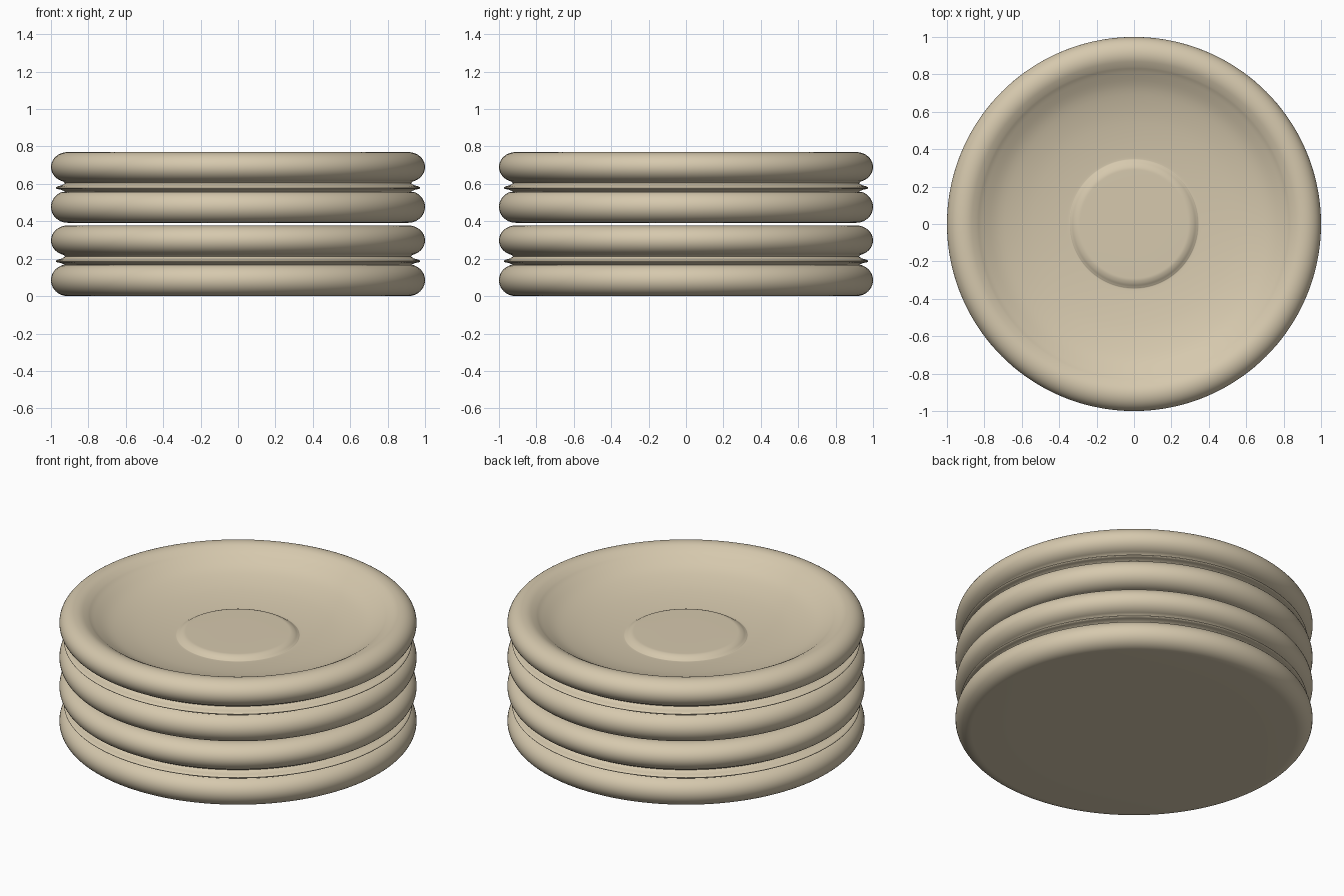
import bpy
import bmesh
import math
from mathutils import Vector

cube = bpy.data.objects.get("Cube")
if cube:
    bpy.data.objects.remove(cube, do_unlink=True)

COLOUR = (0.67, 0.58, 0.42, 1.0)
SEGMENTS = 144
STACK_STEP = 0.392

cream = bpy.data.materials.new("warm_cream")
cream.use_nodes = True
cream.diffuse_color = COLOUR
cream.node_tree.nodes["Principled BSDF"].inputs["Base Color"].default_value = COLOUR


def arc(cx, cz, rx, rz, start, end, steps):
    """Elliptical arc in the radius/height plane, angles in degrees."""
    angles = [math.radians(start + (end - start) * i / steps) for i in range(steps + 1)]
    return [(cx + rx * math.cos(a), cz + rz * math.sin(a)) for a in angles]


def spline(points, steps=4):
    """Smooth curve through the points."""
    p = [Vector(q) for q in points]
    p = [p[0] * 2 - p[1]] + p + [p[-1] * 2 - p[-2]]
    result = []
    for a, b, c, d in zip(p, p[1:], p[2:], p[3:]):
        for i in range(steps):
            t = i / steps
            result.append(0.5 * (2 * b + (c - a) * t + (2 * a - 5 * b + 4 * c - d) * t ** 2
                                 + (3 * b - a - 3 * c + d) * t ** 3))
    return [tuple(v) for v in result] + [tuple(points[-1])]


# Half section of one disc, from the middle of its base to the middle of its top
base_roll = arc(0.91, 0.085, 0.09, 0.085, -90, 72, 18)
waist = spline([(0.925, 0.15), (0.925, 0.165), (0.945, 0.176), (0.968, 0.181),
                (0.974, 0.187), (0.966, 0.194), (0.94, 0.202), (0.925, 0.212)])
rim_roll = arc(0.91, 0.298, 0.09, 0.08, -75, 118, 22)
dish = spline([(0.84, 0.354), (0.805, 0.331), (0.72, 0.287), (0.6, 0.253),
               (0.48, 0.233), (0.36, 0.221), (0.34, 0.223), (0.32, 0.235), (0.30, 0.242),
               (0.28, 0.243)])
section = [(0, 0), (0.6, 0)] + base_roll + waist + rim_roll + dish + [(0.15, 0.243), (0, 0.243)]


def make_disc(name, height):
    bm = bmesh.new()
    verts = [bm.verts.new((r, 0, z)) for r, z in section]
    edges = [bm.edges.new(pair) for pair in zip(verts, verts[1:])]
    bmesh.ops.spin(bm, geom=verts + edges, cent=(0, 0, 0), axis=(0, 0, 1),
                   angle=math.tau, steps=SEGMENTS, use_duplicate=False)
    bmesh.ops.remove_doubles(bm, verts=bm.verts, dist=0.0002)
    bmesh.ops.recalc_face_normals(bm, faces=bm.faces)
    mesh = bpy.data.meshes.new(name)
    bm.to_mesh(mesh)
    bm.free()
    mesh.materials.append(cream)
    disc = bpy.data.objects.new(name, mesh)
    disc.location.z = height
    bpy.context.collection.objects.link(disc)
    bpy.ops.object.select_all(action="DESELECT")
    disc.select_set(True)
    bpy.context.view_layer.objects.active = disc
    bpy.ops.object.shade_smooth_by_angle(angle=math.radians(50))


# Two identical discs, one above the other
for level, name in enumerate(("lower_disc", "upper_disc")):
    make_disc(name, level * STACK_STEP)
